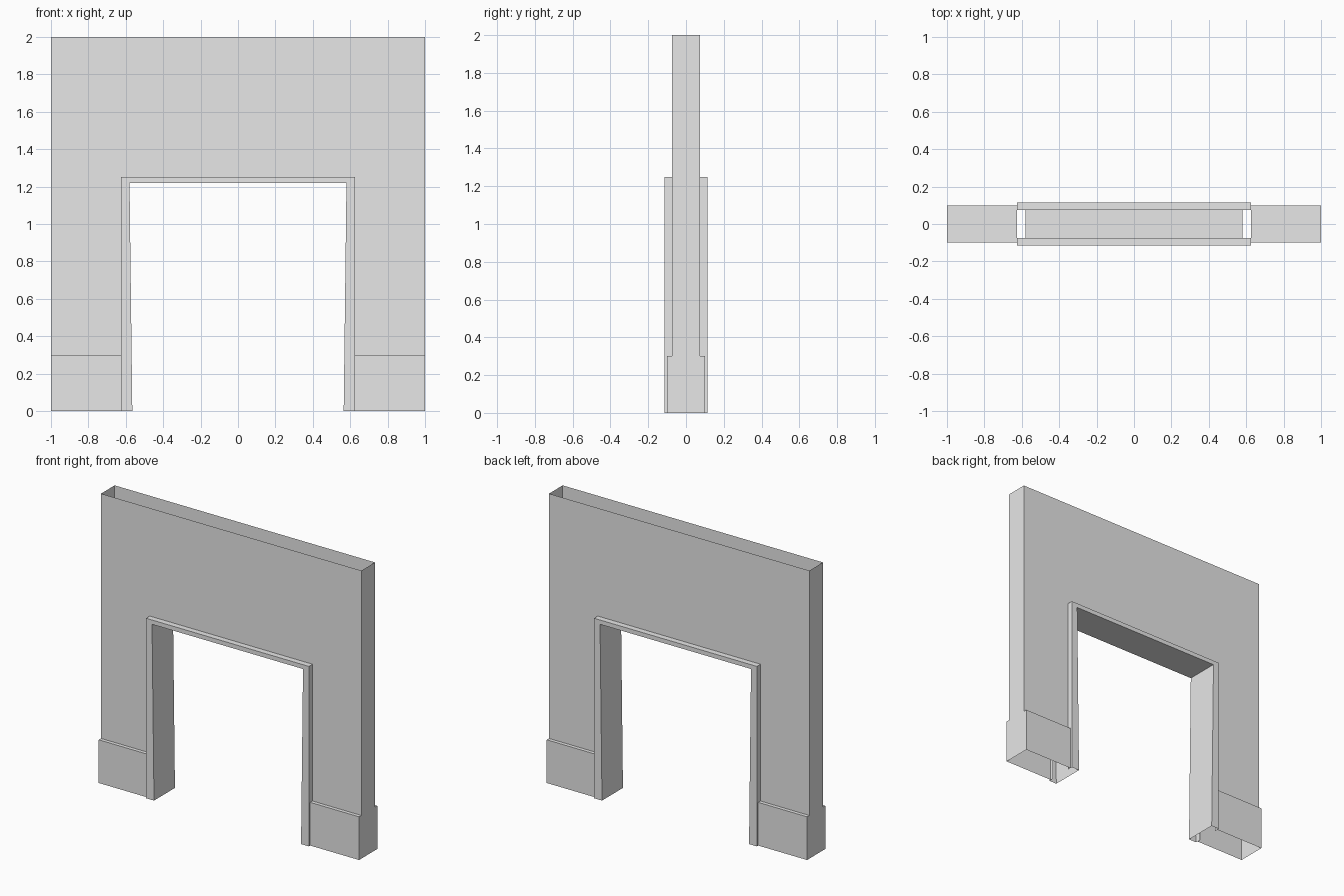
import bpy
import bmesh

cube = bpy.data.objects.get("Cube")
if cube:
    bpy.data.objects.remove(cube, do_unlink=True)

WALL_Y, SKIRT_Y, FRAME_Y = 0.075, 0.10, 0.115
SKIRT_Z, FRAME_Z, TOP = 0.30, 1.25, 2.0
OPENING = 0.625

plaster = bpy.data.materials.new("plain_grey")
plaster.use_nodes = True
grey = (0.8, 0.8, 0.8, 1)
plaster.diffuse_color = grey
plaster.node_tree.nodes["Principled BSDF"].inputs["Base Color"].default_value = grey


def make(name, faces):
    """Make a flat shaded shell from lists of corner points."""
    bm = bmesh.new()
    for corners in faces:
        bm.faces.new([bm.verts.new(c) for c in corners])
    bmesh.ops.remove_doubles(bm, verts=bm.verts, dist=0.0001)
    bmesh.ops.recalc_face_normals(bm, faces=bm.faces)
    mesh = bpy.data.meshes.new(name)
    bm.to_mesh(mesh)
    bm.free()
    mesh.materials.append(plaster)
    obj = bpy.data.objects.new(name, mesh)
    bpy.context.collection.objects.link(obj)
    return obj


# Hollow wall around the doorway, open at the top
outline = [(-1, SKIRT_Z), (-1, TOP), (1, TOP), (1, SKIRT_Z),
           (OPENING, SKIRT_Z), (OPENING, FRAME_Z),
           (-OPENING, FRAME_Z), (-OPENING, SKIRT_Z)]
wall = [[(x, y, z) for x, z in outline] for y in (-WALL_Y, WALL_Y)]
for x in (-1, 1):
    wall.append([(x, -WALL_Y, SKIRT_Z), (x, WALL_Y, SKIRT_Z),
                 (x, WALL_Y, TOP), (x, -WALL_Y, TOP)])
make("wall", wall)

# Skirting boxes, open underneath and towards the door lining
for name, s in (("left_skirting", 1), ("right_skirting", -1)):
    a, b, y = s * OPENING, s, SKIRT_Y
    faces = [[(a, -y, SKIRT_Z), (b, -y, SKIRT_Z), (b, y, SKIRT_Z), (a, y, SKIRT_Z)],
             [(b, -y, 0), (b, y, 0), (b, y, SKIRT_Z), (b, -y, SKIRT_Z)]]
    for side in (-y, y):
        faces.append([(a, side, 0), (b, side, 0), (b, side, SKIRT_Z), (a, side, SKIRT_Z)])
    make(name, faces)

# Door frame: one profile swept up, across and down, with slightly leaning jambs
outer = [(-OPENING, 0), (-OPENING, FRAME_Z), (OPENING, FRAME_Z), (OPENING, 0)]
inner = [(-0.565, 0), (-0.58, 1.22), (0.58, 1.22), (0.565, 0)]
rings = []
for (ox, oz), (ix, iz) in zip(outer, inner):
    rings.append([(ox, -WALL_Y, oz), (ox, -FRAME_Y, oz), (ix, -FRAME_Y, iz),
                  (ix, FRAME_Y, iz), (ox, FRAME_Y, oz), (ox, WALL_Y, oz)])
frame = []
for r, q in zip(rings, rings[1:]):
    for i in range(len(r) - 1):
        frame.append([r[i], r[i + 1], q[i + 1], q[i]])
make("door_frame", frame)
